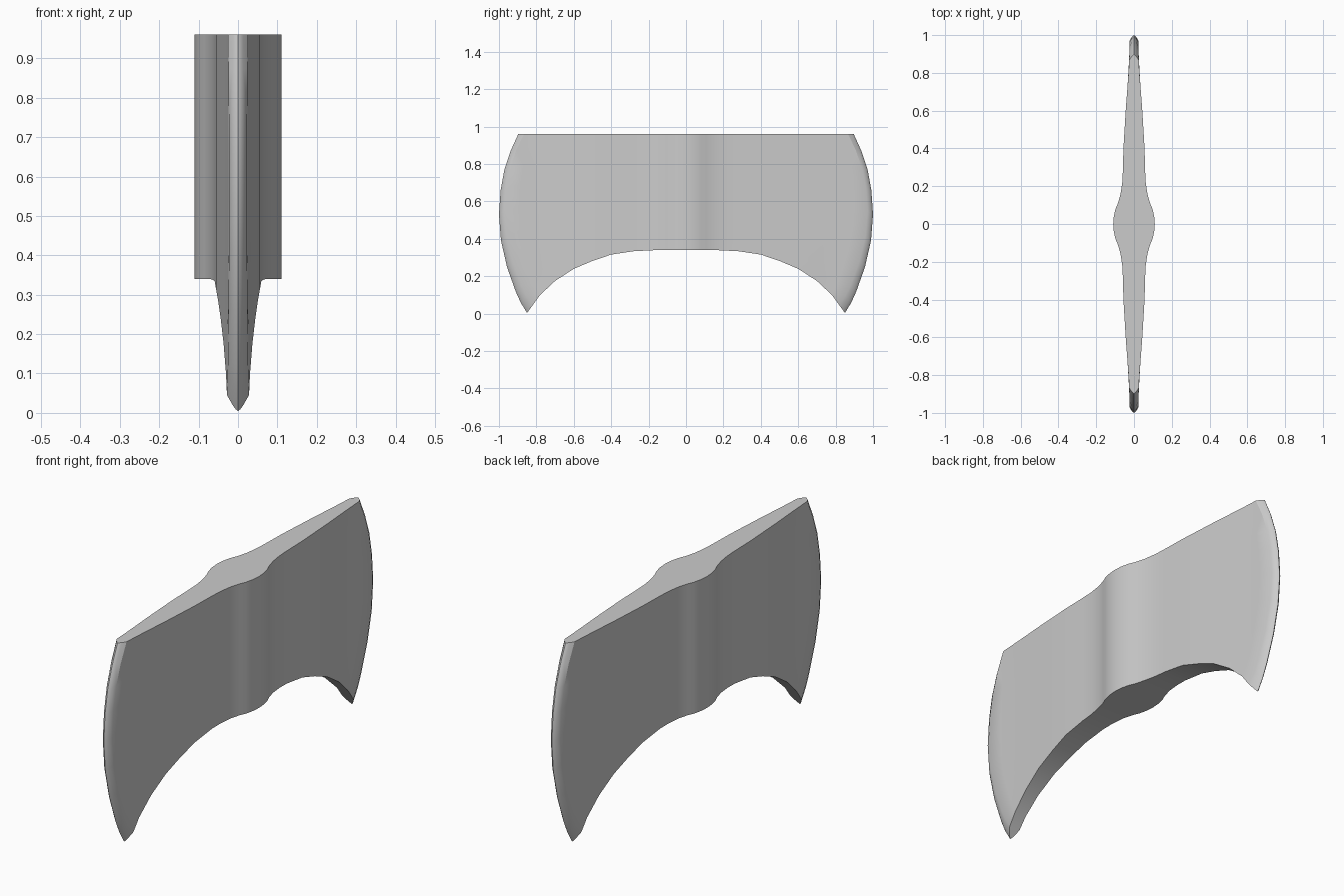
import bpy, bmesh

if "Cube" in bpy.data.objects:
    bpy.data.objects.remove(bpy.data.objects["Cube"])

TOP, TIP_Y, TIP_Z = 0.96, 0.85, 0.004

def curve(points, v):
    for (a, p), (b, q) in zip(points, points[1:]):
        if v <= b:
            return p + (q - p) * max(0, v - a) / (b - a)
    return points[-1][1]

# Lower edge height, half thickness (both by y), and cutting edge outline (z, y)
BOTTOM = [(0, .34), (.16, .34), (.28, .334), (.4, .316), (.5, .282), (.6, .24),
          (.7, .175), (.78, .1), (.82, .045), (TIP_Y, TIP_Z)]
THICK = [(0, .11), (.04, .107), (.08, .098), (.11, .085), (.135, .078), (.16, .071), (.22, .062),
         (.28, .059), (.4, .056), (.6, .044), (.8, .029), (.88, .025), (1, .022)]
EDGE = [(TIP_Z, TIP_Y), (.06, .884), (.12, .911), (.25, .957), (.39, .989), (.53, 1.0),
        (.66, .991), (.77, .971), (.87, .938), (TOP, .897)]

def column(y_at_tip, follow, thick=None):
    """Column of (x, y, z) running up the blade; follow = how much it bends with the edge."""
    z0 = curve(BOTTOM, y_at_tip)
    out = []
    for ze, ye in EDGE:
        t = (ze - TIP_Z) / (TOP - TIP_Z)
        y = y_at_tip + follow * (ye - TIP_Y)
        x = curve(THICK, y) if thick is None else thick
        out.append((x, y, z0 + (TOP - z0) * t))
    return out

# Hub and blade columns, then the rounded bevel and the cutting edge
cols = [column(y, 0) for y in (0, .04, .08, .11, .135, .16, .22, .28, .4, .5, .6)]
cols += [column(.7, .33), column(.78, .75), column(TIP_Y - .03, 1),
         column(TIP_Y - .011, 1, .013), column(TIP_Y - .004, 1, .006), column(TIP_Y, 1, 0)]

bm = bmesh.new()
grid = [[bm.verts.new(p) for p in c] for c in cols]
mid = [[(v if v.co.x == 0 else bm.verts.new((0, v.co.y, v.co.z))) for v in (c[0], c[-1])] for c in grid]

def face(*vs):
    bm.faces.new(list(dict.fromkeys(vs)))

for i in range(len(grid) - 1):
    a, b = grid[i], grid[i + 1]
    for j in range(len(EDGE) - 1):
        face(a[j], b[j], b[j + 1], a[j + 1])
    face(a[-1], b[-1], mid[i + 1][1], mid[i][1])
    face(a[0], mid[i][0], mid[i + 1][0], b[0])

# Mirror the quarter across both symmetry planes
for axis in (0, 1):
    geo = bmesh.ops.duplicate(bm, geom=bm.verts[:] + bm.edges[:] + bm.faces[:])["geom"]
    for v in geo:
        if isinstance(v, bmesh.types.BMVert):
            v.co[axis] *= -1
    bmesh.ops.remove_doubles(bm, verts=bm.verts[:], dist=1e-5)
bmesh.ops.recalc_face_normals(bm, faces=bm.faces[:])

me = bpy.data.meshes.new("double_axe_head")
bm.to_mesh(me)
bm.free()
axe = bpy.data.objects.new("double_axe_head", me)
bpy.context.collection.objects.link(axe)
bpy.context.view_layer.objects.active = axe
axe.select_set(True)
bpy.ops.object.shade_smooth_by_angle(angle=0.52)
